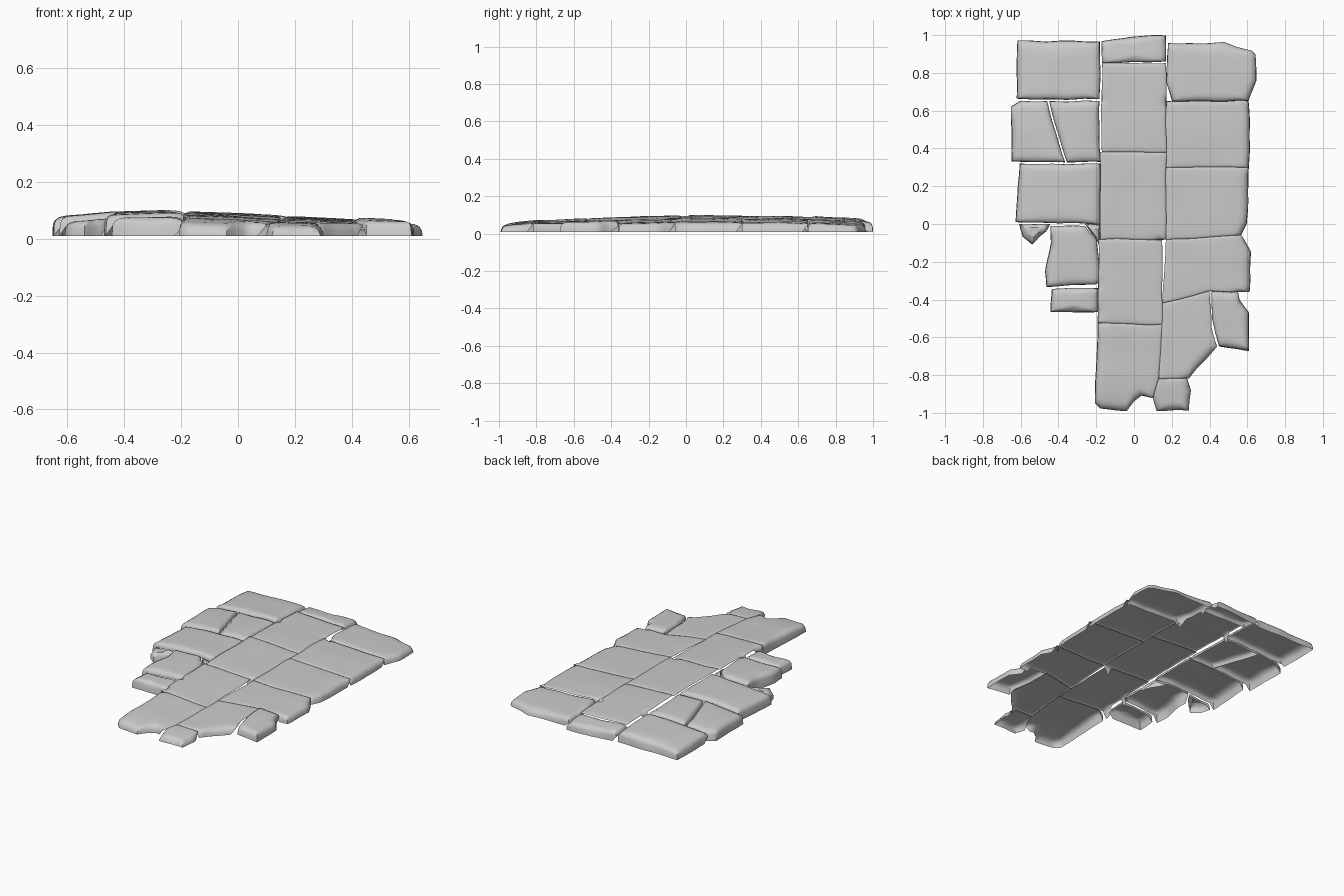
import bpy
import bmesh
import math
from mathutils import Vector, noise

default_cube = bpy.data.objects.get("Cube")
if default_cube:
    bpy.data.objects.remove(default_cube, do_unlink=True)

# One worn grey stone colour
stone_grey = bpy.data.materials.new("stone_grey")
stone_grey.use_nodes = True
colour = (0.6, 0.6, 0.6, 1)
stone_grey.diffuse_color = colour
shader = stone_grey.node_tree.nodes["Principled BSDF"]
shader.inputs["Base Color"].default_value = colour
shader.inputs["Roughness"].default_value = 0.8

FLOOR = 0.01
stones = []


def add_stone(name, corners, soft=False, lift=0.0):
    """Register a stone; corners are in hundredths of a unit."""
    points = [Vector((x, y)) / 100 for x, y in corners]
    area = sum(a.cross(b) for a, b in zip(points, points[1:] + points[:1]))
    if area < 0:
        points.reverse()
    stones.append((name, points, soft, lift))


def add_block(name, left, right, front, back, soft=False, lift=0.0):
    corners = [(left, front), (right, front), (right, back), (left, back)]
    add_stone(name, corners, soft, lift)


# Left border stones
add_block("back_left_stone", -62, -18, 66, 97)
add_stone("cracked_stone_outer", [(-65, 62), (-60, 65), (-46, 65), (-42, 50), (-36, 33), (-65, 33)])
add_stone("cracked_stone_inner", [(-45, 65), (-18, 65), (-18, 33), (-35, 33), (-41, 50)], lift=-0.004)
add_stone("left_middle_stone", [(-61, 32), (-18, 32), (-18, 0), (-63, 1), (-62, 16)])
add_stone("left_shard", [(-61, 0), (-44, 0), (-46, -4), (-50, -7), (-54, -11), (-59, -7)], lift=-0.02)
add_stone("left_lower_stone", [(-44, -1), (-26, -1), (-20, -8), (-18, -30), (-20, -32),
                               (-47, -33), (-47, -25), (-44, -10)])
add_stone("left_chip", [(-26, 0), (-18, 0), (-18, -14), (-20, -8)], lift=-0.015)
add_block("left_small_stone", -44, -19, -47, -34, lift=-0.012)

# Back border stones
add_stone("back_centre_stone", [(-17, 97), (-6, 98), (0, 99), (17, 100), (17, 86), (-17, 85)])
add_stone("back_right_stone", [(18, 96), (48, 96), (54, 94), (62, 92), (64, 90), (65, 76),
                               (61, 65), (20, 65), (17, 75)])

# Central path slabs, worn almost into one surface
add_block("centre_back_slab", -17, 17, 38, 85, soft=True)
add_block("centre_middle_slab", -18, 17, -8, 38, soft=True)
add_block("centre_front_slab", -19, 15, -53, -8, soft=True)
add_stone("front_left_slab", [(-19, -53), (15, -53), (13, -82), (10, -92), (4, -91), (0, -94),
                              (-4, -99), (-18, -98), (-21, -95)], soft=True)

# Right path slabs
add_block("right_back_slab", 17, 61, 30, 65, soft=True)
add_stone("right_middle_slab", [(17, 30), (61, 30), (60, 0), (57, -6), (17, -8)], soft=True)
add_stone("right_front_slab", [(17, -8), (57, -6), (62, -15), (61, -36), (40, -36), (15, -42)], soft=True)
add_stone("broken_slab", [(15, -42), (40, -36), (41, -55), (44, -65), (29, -82), (13, -82)], soft=True)
add_stone("front_right_slab", [(13, -82), (28, -82), (30, -88), (29, -99), (12, -99), (10, -92)], soft=True)
add_stone("right_corner_stone", [(41, -36), (55, -36), (56, -40), (61, -47), (61, -67),
                                 (50, -66), (45, -65), (41, -50)], lift=0.014)


def blend(value, table):
    """Piecewise linear interpolation."""
    for (a, p), (b, q) in zip(table, table[1:]):
        if value <= b:
            t = max(0, (value - a) / (b - a))
            return p + (q - p) * t
    return table[-1][1]


def surface_height(p):
    across = blend(p.x, [(-0.65, 0.075), (-0.45, 0.094), (-0.25, 0.099), (0, 0.088),
                         (0.3, 0.072), (0.6, 0.058)])
    along = blend(p.y, [(-1, 0.52), (-0.8, 0.76), (-0.4, 0.9), (0, 1), (0.5, 1), (0.9, 0.85), (1, 0.7)])
    return across * along + 0.004 * noise.noise((p.x * 5, p.y * 5, 0))


def inside(p, polygon):
    hit = False
    for a, b in zip(polygon, polygon[1:] + polygon[:1]):
        if (a.y > p.y) != (b.y > p.y):
            if p.x < a.x + (p.y - a.y) / (b.y - a.y) * (b.x - a.x):
                hit = not hit
    return hit


def trace_outline(points, others):
    """Resample an outline, roughen it and mark points on the open rim."""
    traced = []
    for a, b in zip(points, points[1:] + points[:1]):
        steps = max(1, round((b - a).length / 0.03))
        normal = Vector((b.y - a.y, a.x - b.x)).normalized()
        for i in range(steps):
            p = a.lerp(b, i / steps)
            probe = a.lerp(b, (i + 0.5) / steps) + normal * 0.025
            rim = not any(inside(probe, other) for other in others)
            wobble = noise.noise_vector((p.x * 7, p.y * 7, 1)).xy * 0.008
            traced.append((p + wobble, rim))
    return traced


def build_stone(name, points, soft, lift):
    others = [s[1] for s in stones if s[0] != name]
    outline = trace_outline(points, others)
    centre = sum((p for p, rim in outline), Vector((0, 0))) / len(outline)
    bm = bmesh.new()
    rings = []
    # Skirt, rounded shoulder, then the worn top
    for inset, fall in [(0, None), (0.003, 1), (0.012, 0.4), (0.03, 0.08), (0.05, 0)]:
        ring = []
        for p, rim in outline:
            to_centre = centre - p
            q = p + to_centre.normalized() * min(inset, to_centre.length * 0.5)
            drop = 0.024 if rim else (0.003 if soft else 0.016)
            height = surface_height(q) + lift
            if fall is not None:
                z = height - drop * fall
            elif rim:
                z = FLOOR
            else:
                z = height - drop - (0.004 if soft else 0.014)
            ring.append(bm.verts.new((q.x, q.y, max(z, FLOOR))))
        rings.append(ring)
    for share in (0.3, 0.65):
        ring = []
        for v in rings[4]:
            q = v.co.xy.lerp(centre, share)
            ring.append(bm.verts.new((q.x, q.y, surface_height(q) + lift)))
        rings.append(ring)
    for low, high in zip(rings, rings[1:]):
        for i in range(len(low)):
            j = (i + 1) % len(low)
            bm.faces.new((low[i], low[j], high[j], high[i]))
    top = bm.verts.new((centre.x, centre.y, surface_height(centre) + lift))
    last = rings[-1]
    for i in range(len(last)):
        bm.faces.new((last[i], last[(i + 1) % len(last)], top))
    mesh = bpy.data.meshes.new(name)
    bm.to_mesh(mesh)
    bm.free()
    mesh.materials.append(stone_grey)
    stone = bpy.data.objects.new(name, mesh)
    bpy.context.collection.objects.link(stone)
    return stone


bpy.ops.object.select_all(action="DESELECT")
for entry in stones:
    built = build_stone(*entry)
    built.select_set(True)
    bpy.context.view_layer.objects.active = built
bpy.ops.object.shade_smooth_by_angle(angle=math.radians(50))
